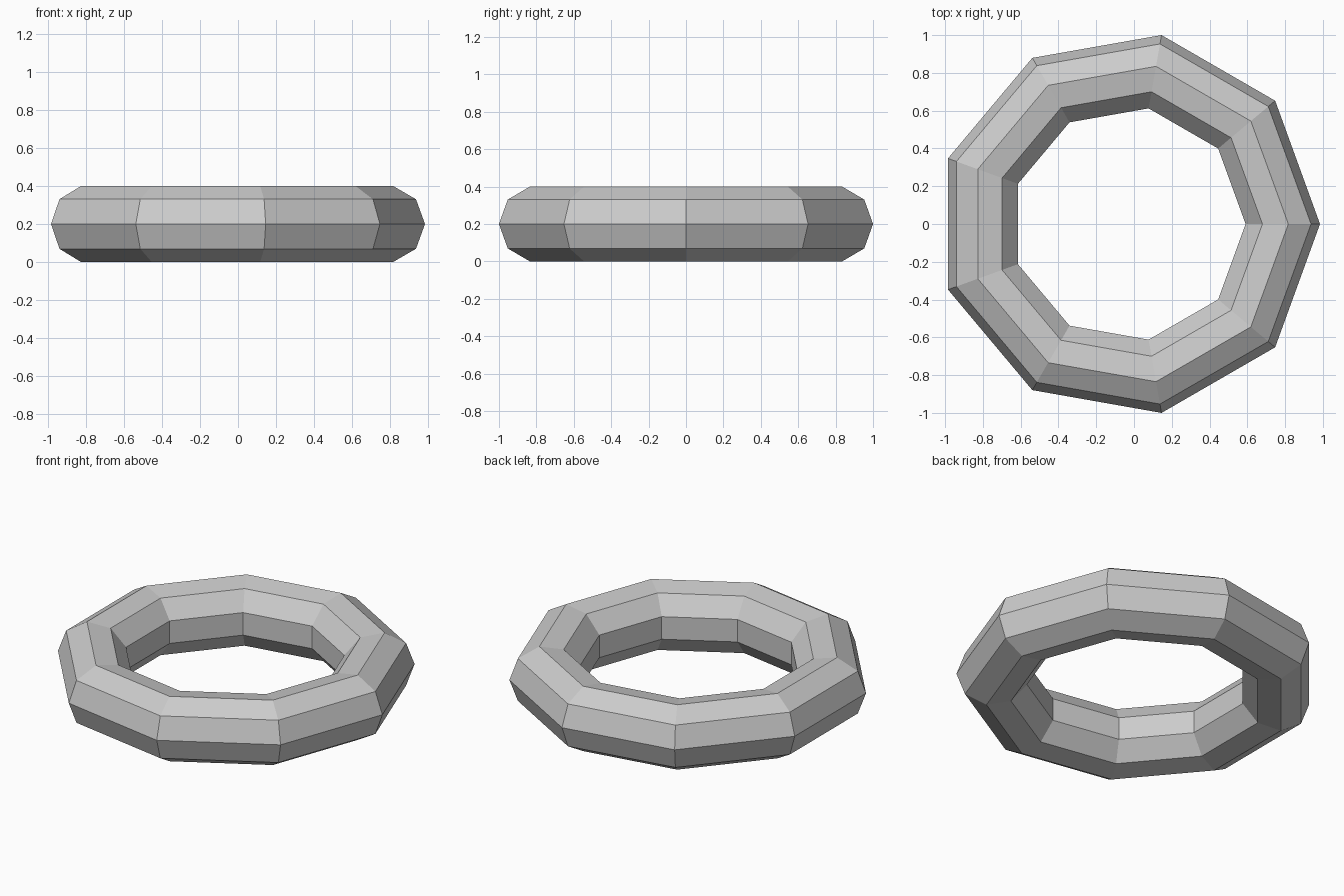
import bpy
from math import radians, sin, cos

if "Cube" in bpy.data.objects:
    bpy.data.objects.remove(bpy.data.objects["Cube"])

# Nine-sided ring with a nine-sided cross-section, sized so its y extent is 2
sides = 9
outer = 1 / sin(radians(80))
major, minor = outer * 0.8, outer * 0.2

# Centre the bounding box on x and stand the ring on the ground
x_shift = -outer * (1 - cos(radians(20))) / 2
height = minor * sin(radians(80))

bpy.ops.mesh.primitive_torus_add(
    major_segments=sides, minor_segments=sides,
    major_radius=major, minor_radius=minor,
    location=(x_shift, 0, height))
ring = bpy.context.object
ring.name = "ring"
bpy.ops.object.shade_flat()
